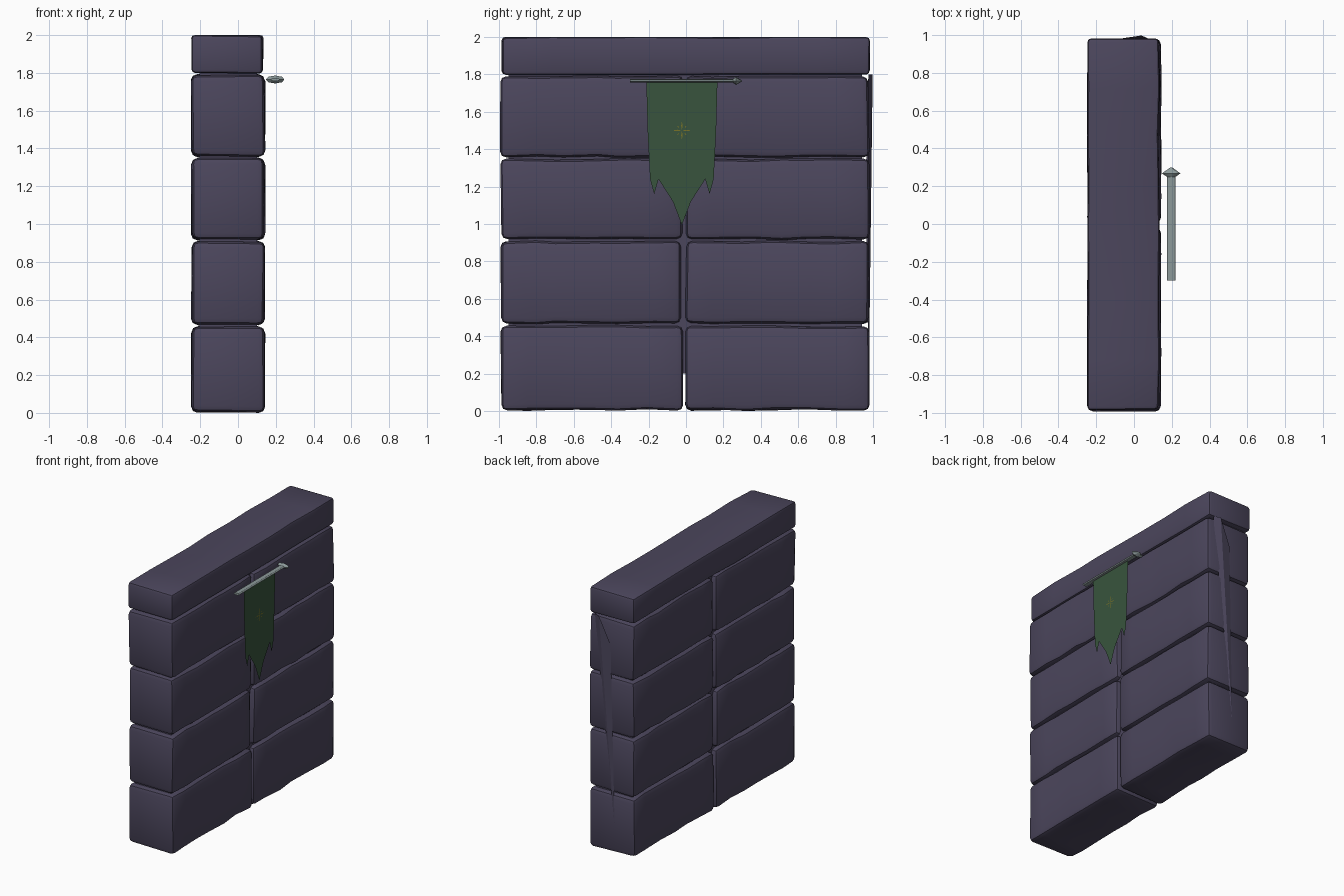
import bpy, bmesh, math, random
from mathutils import Vector

if "Cube" in bpy.data.objects:
    bpy.data.objects.remove(bpy.data.objects["Cube"])

random.seed(4)


def material(name, rgb):
    m = bpy.data.materials.new(name)
    m.diffuse_color = (*rgb, 1)
    m.use_nodes = True
    m.node_tree.nodes["Principled BSDF"].inputs["Base Color"].default_value = m.diffuse_color
    return m


STONE = material("purple stone", (0.071, 0.061, 0.108))
GREEN = material("banner green", (0.040, 0.088, 0.047))
GOLD = material("emblem gold", (0.19, 0.17, 0.02))
METAL = material("grey metal", (0.26, 0.32, 0.32))


def finish(bm, name, mat, smooth=None):
    me = bpy.data.meshes.new(name)
    bm.to_mesh(me)
    bm.free()
    me.materials.append(mat)
    ob = bpy.data.objects.new(name, me)
    bpy.context.collection.objects.link(ob)
    if smooth:
        bpy.context.view_layer.objects.active = ob
        ob.select_set(True)
        bpy.ops.object.shade_smooth_by_angle(angle=math.radians(smooth))
        ob.select_set(False)
    return ob


def block(name, lo, hi, bevel=0.0, cuts=0, jitter=0.0):
    """Worn stone block between two corners."""
    bm = bmesh.new()
    bmesh.ops.create_cube(bm, size=1)
    lo, hi = Vector(lo), Vector(hi)
    for v in bm.verts:
        v.co = Vector([lo[i] + (v.co[i] + 0.5) * (hi[i] - lo[i]) for i in range(3)])
    for k in range(cuts):
        y = lo.y + (hi.y - lo.y) * (k + 1 + random.uniform(-.2, .2)) / (cuts + 1)
        bmesh.ops.bisect_plane(bm, geom=bm.verts[:] + bm.edges[:] + bm.faces[:],
                               plane_co=(0, y, 0), plane_no=(0, 1, 0))
    for v in bm.verts:
        v.co += Vector([random.uniform(-jitter, jitter) for _ in range(3)])
    if bevel:
        sharp = [e for e in bm.edges if e.calc_face_angle(0) > 1]
        bmesh.ops.bevel(bm, geom=sharp, offset=bevel, segments=2, profile=0.5, affect='EDGES')
    for v in bm.verts:
        v.co.z = min(2.0, max(0.0, v.co.z))
    return finish(bm, name, STONE, 40)


def polygon(name, pts, mat):
    bm = bmesh.new()
    bm.faces.new([bm.verts.new(p) for p in pts])
    return finish(bm, name, mat)


# Four courses of two bricks each
rows = [(0.005, 0.455), (0.468, 0.907), (0.918, 1.347), (1.358, 1.79)]
for i, (z0, z1) in enumerate(rows):
    gap = -0.03 if i == 1 else -0.018
    block(f"brick_left_{i}", (-0.245, -0.99, z0), (0.14, gap, z1), 0.032, 5, 0.005)
    block(f"brick_right_{i}", (-0.245, 0.0, z0), (0.14, 0.978, z1), 0.032, 5, 0.005)

# Cap stone and the mortar behind the joints
block("cap_stone", (-0.245, -0.985, 1.8), (0.132, 0.98, 2.0), 0.02, 7, 0.004)
block("mortar_core", (-0.205, -0.95, 0.2), (0.10, 0.94, 1.85))

# Thin broken shard on the +y end
bm = bmesh.new()
shard = [(0.09, 0.975, 1.80), (0.04, 0.998, 1.80), (-0.05, 0.985, 1.6),
         (-0.08, 0.978, 0.2), (0.0, 0.96, 1.2)]
bmesh.ops.convex_hull(bm, input=[bm.verts.new(p) for p in shard])
finish(bm, "end_shard", STONE)

# Flattened pole with a pointed finial: (y, half width x, half height z)
PX, PZ, N = 0.197, 1.765, 8
bm = bmesh.new()
rings = []
for y, rx, rz in [(-0.3, .023, .009), (0.25, .023, .009), (0.268, .049, .021), (0.3, .004, .002)]:
    rings.append([bm.verts.new((PX + rx * math.cos(2 * math.pi * k / N), y,
                                PZ + rz * math.sin(2 * math.pi * k / N))) for k in range(N)])
for a, b in zip(rings, rings[1:]):
    for k in range(N):
        bm.faces.new((a[k], b[k], b[(k + 1) % N], a[(k + 1) % N]))
bm.faces.new(rings[0])
bm.faces.new(rings[-1])
bmesh.ops.recalc_face_normals(bm, faces=bm.faces[:])
finish(bm, "banner_pole", METAL, 30)

# Banner cloth, mirrored half outline (offset from centre, z)
CY = -0.022
half = [(0.19, 1.76), (0.183, 1.5), (0.17, 1.24), (0.148, 1.16), (0.125, 1.24), (0.048, 1.12)]
outline = [(PX, CY - d, z) for d, z in half] + [(PX, CY, 0.995)]
outline += [(PX, CY + d, z) for d, z in reversed(half)]
polygon("banner_cloth", outline, GREEN)

# Small gold star: four long thin rays and four short ones
bm = bmesh.new()
for k in range(8):
    a = k * math.pi / 4
    r0, r1, w = (0.0, 0.05, 0.004) if k % 2 == 0 else (0.02, 0.036, 0.003)
    u, s = Vector((0, math.cos(a), math.sin(a))), Vector((0, -math.sin(a), math.cos(a)))
    c = Vector((PX + 0.003, CY, 1.5))
    mid = (r0 + r1) / 2
    bm.faces.new([bm.verts.new(c + p) for p in (u * r0, u * mid - s * w, u * r1, u * mid + s * w)])
finish(bm, "banner_star", GOLD)
